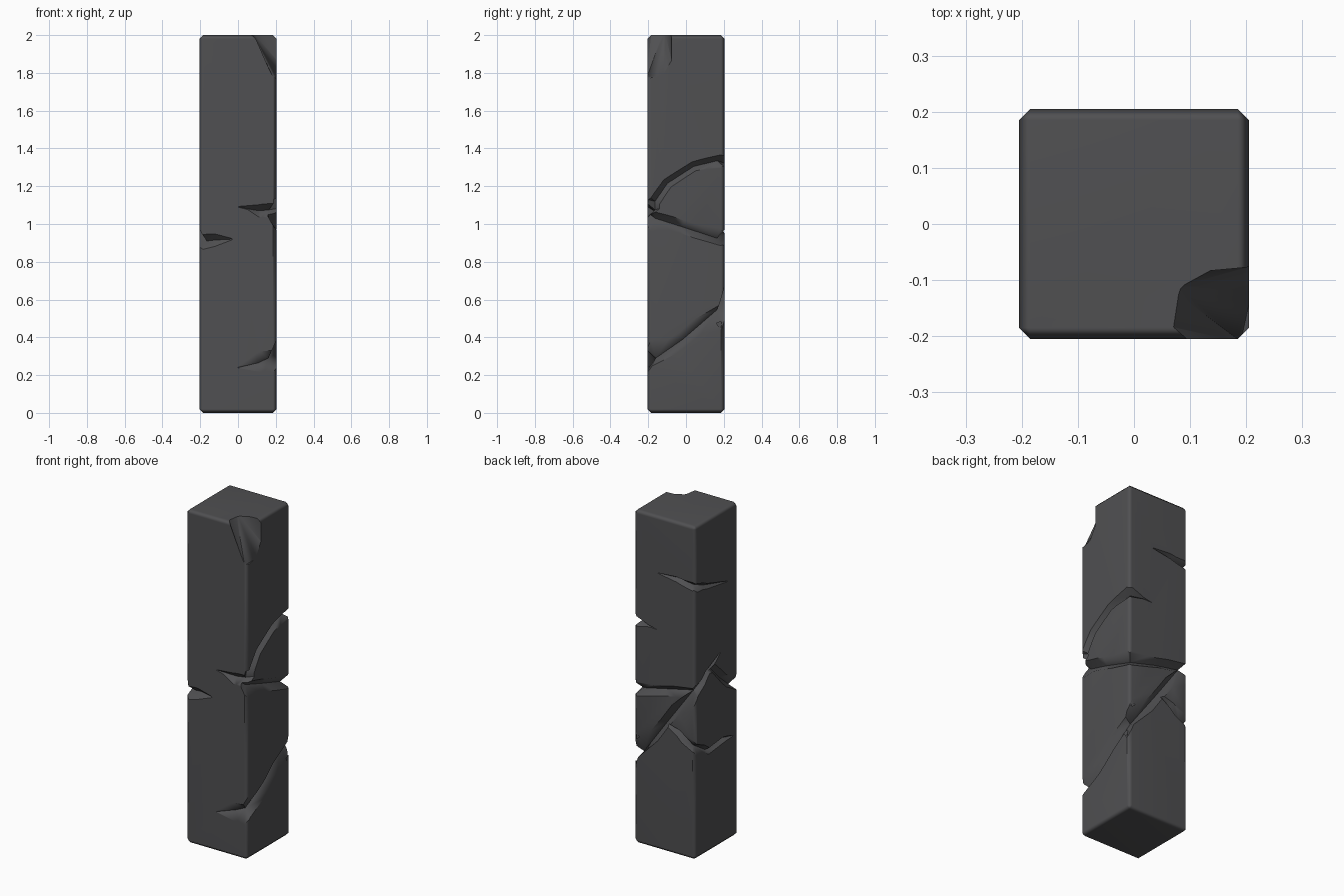
import bpy, bmesh, math
from mathutils import Vector

if "Cube" in bpy.data.objects:
    bpy.data.objects.remove(bpy.data.objects["Cube"])

H = 0.205          # half width of the pillar
S = 2 * H

stone = bpy.data.materials.new("dark_stone")
stone.diffuse_color = (0.08, 0.08, 0.084, 1)
stone.use_nodes = True
stone.node_tree.nodes["Principled BSDF"].inputs["Base Color"].default_value = stone.diffuse_color


def mesh_object(name, bm):
    bmesh.ops.recalc_face_normals(bm, faces=bm.faces[:])
    me = bpy.data.meshes.new(name)
    bm.to_mesh(me)
    bm.free()
    ob = bpy.data.objects.new(name, me)
    bpy.context.collection.objects.link(ob)
    me.materials.append(stone)
    return ob


# Position, outward normal and corner flag at u face widths round the pillar,
# from the front left corner: front 0-1, right 1-2, back 2-3, left 3-4
def wrap(u, z):
    i = math.floor(u + 1e-4)
    f = u - i
    def normal(k):
        return Vector((round(math.sin(k * math.pi / 2)), -round(math.cos(k * math.pi / 2)), 0))
    n, before, along = normal(i), normal(i - 1), normal(i + 1)
    p = n * H + along * (f * S - H) + Vector((0, 0, z))
    corner = abs(f) < 0.01
    return p, (n + before).normalized() if corner else n, corner


# V-shaped groove along a path of (u, z); half width runs from w0 to w1,
# tips are pinched shut and corners bite deeper and wider
def groove(w0, w1, *path):
    bm = bmesh.new()
    rings = []
    last = len(path) - 1
    for k, (u, z) in enumerate(path):
        p, n, corner = wrap(u, z)
        w = w0 + (w1 - w0) * k / last
        d = 0.02 + 0.45 * w
        if corner:
            w, d = w * 1.25 + 0.007, 0.045 + 0.4 * w
        if k in (0, last):
            w, d = 0.003, 0.003
        a, b = path[max(k - 1, 0)], path[min(k + 1, last)]
        du, dz = (b[0] - a[0]) * S, b[1] - a[1]
        length = math.hypot(du, dz)
        side = Vector((n.y, -n.x, 0)) * (dz / length) + Vector((0, 0, du / length))
        e = 0.03
        out = w * (1 + e / max(d, 0.02))
        rings.append([bm.verts.new(p + n * e + side * out),
                      bm.verts.new(p - n * d),
                      bm.verts.new(p + n * e - side * out)])
    for r, q in zip(rings, rings[1:]):
        for j in range(3):
            bm.faces.new((r[j], r[(j + 1) % 3], q[(j + 1) % 3], q[j]))
    bm.faces.new(rings[0])
    bm.faces.new(rings[-1])
    bmesh.ops.triangulate(bm, faces=bm.faces[:])
    return mesh_object("crack_cutter", bm)


# Pillar block with chamfered edges
bm = bmesh.new()
bmesh.ops.create_cube(bm, size=1)
for v in bm.verts:
    v.co = Vector((v.co.x * S, v.co.y * S, (v.co.z + 0.5) * 2))
bmesh.ops.bevel(bm, geom=bm.edges[:], offset=0.02, segments=1, affect='EDGES')
pillar = mesh_object("cracked_pillar", bm)

cutters = [
    # arch on the right side
    groove(.034, .022, (.5, 1.09), (.77, 1.07), (1, 1.075), (1.1, 1.12), (1.26, 1.215),
           (1.6, 1.305), (2, 1.335), (2.38, 1.32)),
    # middle crack across right and back, up the left
    groove(.04, .02, (.88, 1.06), (1, 1.03), (1.45, .985), (2, .925), (2.5, .965),
           (3, 1.0), (3.27, 1.08), (3.58, 1.16)),
    # long rising crack from the front foot to the back left
    groove(.055, .02, (.5, .24), (.76, .265), (1, .29), (1.46, .39), (2, .545),
           (2.5, .77), (3, 1.0), (3.15, 1.05)),
    # low branch on back and left
    groove(.024, .016, (2.44, .79), (2.73, .735), (3, .67), (3.32, .61), (3.66, .625), (3.88, .615)),
    # upper crack on the back left corner
    groove(.016, .016, (2.4, 1.66), (2.7, 1.655), (3, 1.635), (3.27, 1.605), (3.75, 1.56)),
    # left crack ending on the front
    groove(.022, .036, (3.25, 1.08), (3.42, 1.09), (3.66, .99), (4, .91), (4.2, .915), (4.43, .92)),
]

# Broken top corner: hull of a rim above the top, and a narrower foot
bm = bmesh.new()
for x, y, z in [(.23, -.075, 2.03), (.12, -.085, 2.03), (.065, -.115, 2.03), (.055, -.18, 2.03),
                (.09, -.23, 2.03), (.15, -.21, 1.89), (.19, -.21, 1.77), (.21, -.075, 1.86),
                (.21, -.12, 1.785), (.13, -.13, 1.95), (.3, -.3, 2.03), (.3, -.3, 1.76)]:
    bm.verts.new((x, y, z))
bmesh.ops.convex_hull(bm, input=bm.verts[:])
cutters.append(mesh_object("chip_cutter", bm))

# Cut everything out of the pillar
bpy.context.view_layer.objects.active = pillar
pillar.select_set(True)
for c in cutters:
    c.hide_render = True
    m = pillar.modifiers.new("cut", 'BOOLEAN')
    m.operation, m.solver, m.object = 'DIFFERENCE', 'EXACT', c
    bpy.ops.object.modifier_apply(modifier=m.name)
    bpy.data.objects.remove(c)

# Soft chamfers, crisp cracks
bpy.ops.object.shade_smooth_by_angle(angle=math.radians(46))
wn = pillar.modifiers.new("weighted_normals", 'WEIGHTED_NORMAL')
wn.keep_sharp = True
